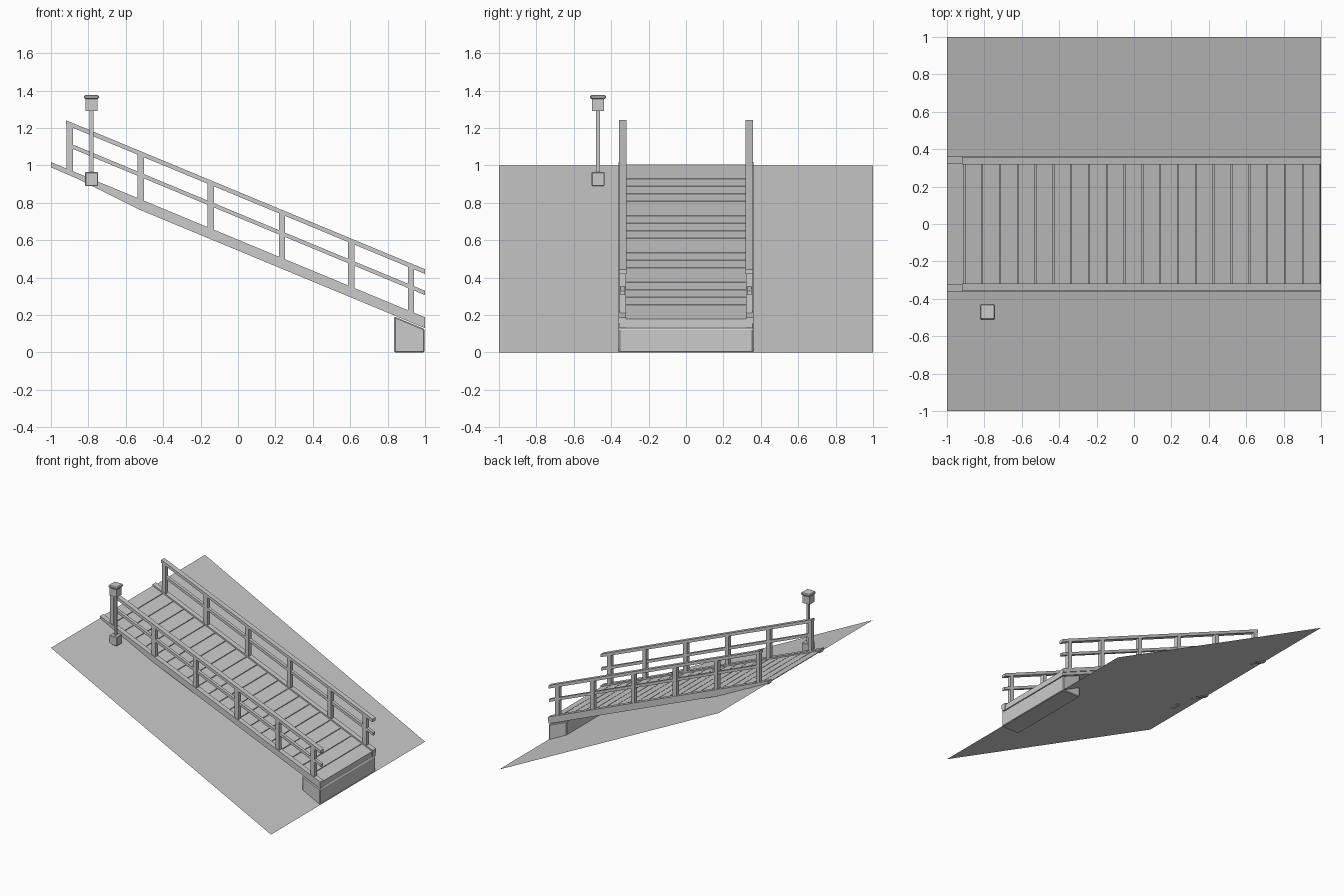
import bpy, bmesh
from mathutils import Matrix

cube = bpy.data.objects.get("Cube")
if cube:
    bpy.data.objects.remove(cube, do_unlink=True)

grey = bpy.data.materials.new("plain grey")
grey.use_nodes = True
colour = (0.6, 0.6, 0.6, 1)
grey.diffuse_color = colour
grey.node_tree.nodes["Principled BSDF"].inputs["Base Color"].default_value = colour

SLOPE = 0.415


def ground(x):
    return 0.5 * (1 - x)


def line(x, height):
    """Height of a sloped line that meets x = 1 at the given height."""
    return height + SLOPE * (1 - x)


def finish(name, bm, bevel=0):
    bmesh.ops.recalc_face_normals(bm, faces=bm.faces)
    mesh = bpy.data.meshes.new(name)
    bm.to_mesh(mesh)
    bm.free()
    mesh.materials.append(grey)
    obj = bpy.data.objects.new(name, mesh)
    bpy.context.collection.objects.link(obj)
    if bevel:
        mod = obj.modifiers.new("soft edges", "BEVEL")
        mod.width = bevel
        mod.segments = 1
    return obj


def prism(name, profile, y0, y1, bevel=0):
    """Extrude an x-z profile from y0 to y1."""
    bm = bmesh.new()
    face = bm.faces.new([bm.verts.new((x, y0, z)) for x, z in profile])
    new = bmesh.ops.extrude_face_region(bm, geom=[face])["geom"]
    verts = [v for v in new if isinstance(v, bmesh.types.BMVert)]
    bmesh.ops.translate(bm, verts=verts, vec=(0, y1 - y0, 0))
    return finish(name, bm, bevel)


def sloped(name, x0, x1, bottom, top, y0, y1, trim=False):
    """Bar following the slope, optionally trimmed where it meets the bank."""
    low = [(x0, line(x0, bottom)), (x1, line(x1, bottom))]
    if trim:
        kink = 1 - bottom / (0.5 - SLOPE)
        if x0 < kink < x1:
            low.insert(1, (kink, ground(kink)))
        low = [(x, max(z, ground(x))) for x, z in low]
    high = [(x1, line(x1, top)), (x0, line(x0, top))]
    return prism(name, low + high, y0, y1)


def box(name, centre, size, bevel=0):
    bm = bmesh.new()
    bmesh.ops.create_cube(bm, size=1, matrix=Matrix.Translation(centre) @ Matrix.Diagonal((*size, 1)))
    return finish(name, bm, bevel)


# Sloping bank
bm = bmesh.new()
bm.faces.new([bm.verts.new((x, y, ground(x))) for x, y in ((-1, -1), (1, -1), (1, 1), (-1, 1))])
finish("sloping_bank", bm)

# Footing under the low end
prism("footing", [(0.835, 0), (0.997, 0), (0.997, 0.126), (0.835, 0.193)], -0.36, 0.36, 0.006)

# Deck planks
COUNT = 21
pitch = 2 / COUNT
for i in range(COUNT):
    start = -1 + i * pitch
    sloped(f"deck_plank_{i + 1}", start, start + pitch - 0.005, 0.13, 0.176, -0.33, 0.33, True)

# Side beams, rails and posts
for side, s in (("left", 1), ("right", -1)):
    sloped(f"{side}_beam", -1, 1, 0.13, 0.16, s * 0.32, s * 0.355, True)
    sloped(f"{side}_curb", -1, 1, 0.155, 0.188, s * 0.32, s * 0.362, True)
    sloped(f"{side}_top_rail", -0.92, 1, 0.42, 0.445, s * 0.317, s * 0.357)
    sloped(f"{side}_middle_rail", -0.9, 1, 0.307, 0.33, s * 0.325, s * 0.35)
    for i, x in enumerate((-0.9, -0.52, -0.145, 0.235, 0.605, 0.925)):
        sloped(f"{side}_post_{i + 1}", x - 0.017, x + 0.017, 0.175, 0.43, s * 0.322, s * 0.355)

# Lamp beside the high end
lx, ly = -0.783, -0.47
box("lamp_base", (lx, ly, 0.927), (0.07, 0.07, 0.074), 0.004)
box("lamp_pole", (lx, ly, 1.13), (0.02, 0.02, 0.34))
box("lamp_head", (lx, ly, 1.325), (0.064, 0.064, 0.07))
box("lamp_cap", (lx, ly, 1.366), (0.08, 0.084, 0.022), 0.006)
